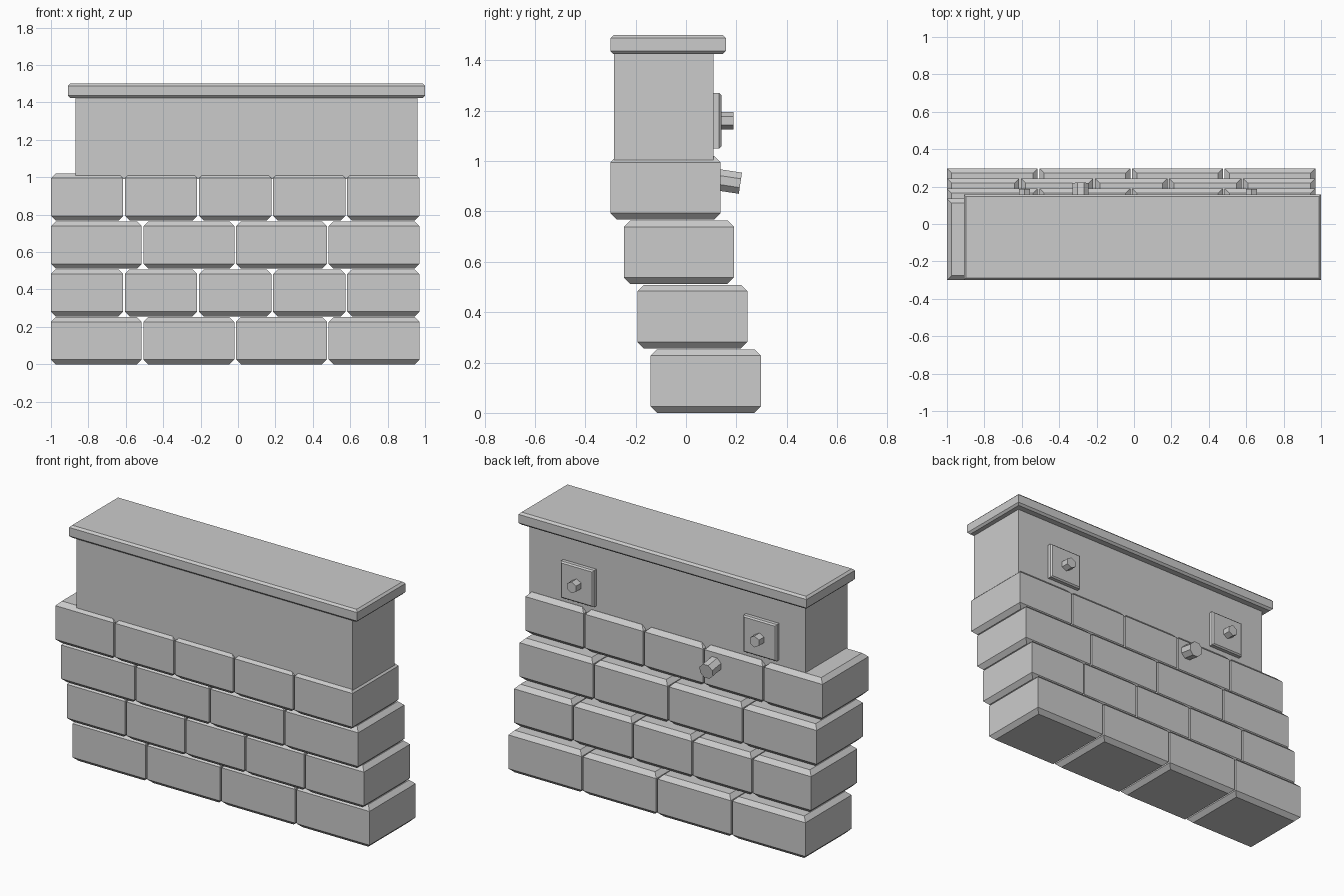
import bpy
import bmesh
import math
from mathutils import Matrix, Vector

old = bpy.data.objects.get("Cube")
if old:
    bpy.data.objects.remove(old)

stone = bpy.data.materials.new("light grey stone")
stone.use_nodes = True
grey = (0.6, 0.6, 0.6, 1)
stone.diffuse_color = grey
stone.node_tree.nodes["Principled BSDF"].inputs["Base Color"].default_value = grey


def finish(name, bm):
    bmesh.ops.recalc_face_normals(bm, faces=bm.faces)
    mesh = bpy.data.meshes.new(name)
    bm.to_mesh(mesh)
    bm.free()
    mesh.materials.append(stone)
    obj = bpy.data.objects.new(name, mesh)
    bpy.context.collection.objects.link(obj)
    return obj


def block(name, lo, hi, top=0, bottom=0):
    """Box between two corners with chamfered top and bottom rims."""
    lo, hi = Vector(lo), Vector(hi)
    levels = [(lo.z, bottom), (lo.z + bottom, 0), (hi.z - top, 0), (hi.z, top)]
    if not bottom:
        levels.pop(0)
    if not top:
        levels.pop()
    bm = bmesh.new()
    rings = []
    for z, inset in levels:
        x0, x1 = lo.x + inset, hi.x - inset
        y0, y1 = lo.y + inset, hi.y - inset
        rings.append([bm.verts.new((x, y, z))
                      for x, y in ((x0, y0), (x1, y0), (x1, y1), (x0, y1))])
    for a, b in zip(rings, rings[1:]):
        for i in range(4):
            j = (i + 1) % 4
            bm.faces.new((a[i], a[j], b[j], b[i]))
    bm.faces.new(rings[0])
    bm.faces.new(rings[-1])
    return finish(name, bm)


def rod(name, start, end, radius, sides):
    """Flat-sided rod from start to end, with a flat underside."""
    start, end = Vector(start), Vector(end)
    axis = end - start
    bm = bmesh.new()
    bmesh.ops.create_cone(bm, cap_ends=True, segments=sides, radius1=radius,
                          radius2=radius, depth=axis.length)
    # First corner placed so that a flat side faces down
    turn = Matrix.Rotation(math.pi / sides if sides % 4 == 0 else math.pi / 2, 4, 'Z')
    tilt = axis.to_track_quat('Z', 'X').to_matrix().to_4x4()
    bm.transform(Matrix.Translation((start + end) / 2) @ tilt @ turn)
    return finish(name, bm)


# Four stepped courses of bricks, leaning forward as they rise
left, right, gap = -1.0, 0.97, 0.01
for row in range(4):
    count = 4 if row % 2 == 0 else 5
    if row == 2:
        count = 4
    pitch = (right - left + gap) / count
    z = row * 0.256
    y = -0.14 - row * 0.0535
    for i in range(count):
        x = left + i * pitch
        block(f"brick_row{row + 1}_{i + 1}", (x, y, z),
              (x + pitch - gap, y + 0.437, z + 0.252), 0.025, 0.025)

# Upper wall and coping
block("upper_wall", (-0.87, -0.285, 0.99), (0.96, 0.11, 1.44))
block("coping", (-0.91, -0.30, 1.425), (1.0, 0.158, 1.50), 0.012, 0.012)

# Anchor plates with bolts on the back
for side, x in (("right", -0.585), ("left", 0.627)):
    plate = block(f"anchor_plate_{side}", (-0.11, -0.11, 0), (0.11, 0.11, 0.03), 0.008)
    plate.data.transform(Matrix.Translation((x, 0.11, 1.16))
                         @ Matrix.Rotation(-math.pi / 2, 4, 'X'))
    rod(f"anchor_bolt_{side}", (x, 0.13, 1.16), (x, 0.188, 1.16), 0.034, 6)

# Drain pipe sloping down from the back
rod("drain_pipe", (-0.285, 0.07, 0.934), (-0.285, 0.216, 0.912), 0.046, 8)
